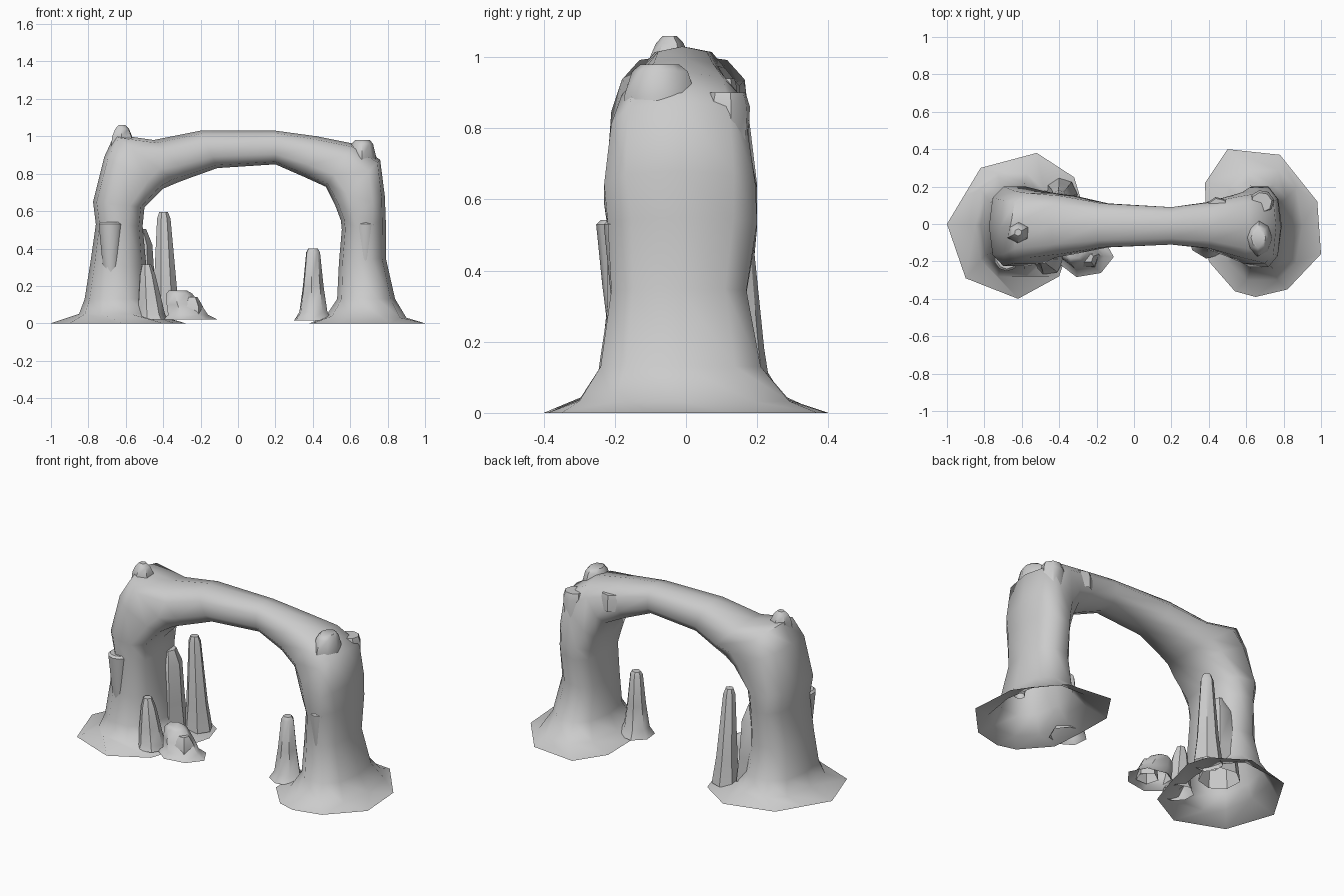
import bpy, bmesh, math, random
from mathutils import Vector

random.seed(4)
if "Cube" in bpy.data.objects:
    bpy.data.objects.remove(bpy.data.objects["Cube"], do_unlink=True)

stone = bpy.data.materials.new("grey stone")
stone.use_nodes = True
COLOR = (0.6, 0.6, 0.6, 1)
stone.diffuse_color = COLOR
stone.node_tree.nodes["Principled BSDF"].inputs["Base Color"].default_value = COLOR


def loft(name, rings, cap=True, angle=45):
    """Skin a list of equal-length point rings, optionally closing the last."""
    bm = bmesh.new()
    rows = [[bm.verts.new(p) for p in ring] for ring in rings]
    n = len(rows[0])
    for a, b in zip(rows, rows[1:]):
        for i in range(n):
            j = (i + 1) % n
            bm.faces.new((a[i], a[j], b[j], b[i]))
    if cap:
        bm.faces.new(rows[-1])
    bmesh.ops.recalc_face_normals(bm, faces=bm.faces)
    mesh = bpy.data.meshes.new(name)
    bm.to_mesh(mesh)
    bm.free()
    mesh.materials.append(stone)
    obj = bpy.data.objects.new(name, mesh)
    bpy.context.collection.objects.link(obj)
    bpy.ops.object.select_all(action="DESELECT")
    obj.select_set(True)
    bpy.context.view_layer.objects.active = obj
    bpy.ops.object.shade_smooth_by_angle(angle=math.radians(angle))


def arch_ring(outer_x, outer_z, inner_x, inner_z, front, back, power=.8, sides=10):
    """Ring through the outer and inner outline points; low power is boxier."""
    def boxy(v):
        return math.copysign(abs(v) ** power, v)
    out, inn = Vector((outer_x, 0, outer_z)), Vector((inner_x, 0, inner_z))
    mid, half = (out + inn) / 2, (out - inn) / 2
    wide = (back - front) / 2 / boxy(math.sin(math.radians(72)))
    pts = []
    for i in range(sides):
        a = math.tau * i / sides
        p = mid + half * boxy(math.cos(a))
        p.y = (front + back) / 2 + wide * boxy(math.sin(a))
        pts.append(p)
    return pts


# Uneven rims of the two feet, from the outer side round the back
left_rim = [(-1, 0), (-.91, .15), (-.82, .3), (-.52, .38), (-.32, .25),
            (-.28, .12), (-.34, -.1), (-.4, -.28), (-.62, -.4), (-.9, -.29)]
right_rim = [(1, -.16), (.98, .12), (.78, .37), (.5, .4), (.38, .22),
             (.385, 0), (.4, -.2), (.54, -.36), (.65, -.39), (.82, -.35)]

# Natural arch: one skin from the left foot over the span to the right foot
outline = [
    (-.85, .05, -.45, .05, -.28, .27),
    (-.82, .13, -.48, .13, -.24, .22),
    (-.79, .32, -.49, .3, -.22, .18),
    (-.76, .53, -.51, .52, -.22, .2),
    (-.775, .65, -.5, .62, -.225, .2, .7),
    (-.715, .89, -.4, .72, -.21, .175, .6),
    (-.66, 1.01, -.33, .75, -.18, .165, .7),
    (-.45, .98, -.25, .78, -.16, .15),
    (-.2, 1.03, -.11, .83, -.125, .11),
    (.2, 1.03, .2, .85, -.11, .09),
    (.42, 1.0, .36, .78, -.13, .115),
    (.62, .96, .47, .73, -.18, .15, .7),
    (.76, .875, .52, .63, -.21, .17, .6),
    (.785, .68, .55, .55, -.23, .195, .7),
    (.79, .55, .555, .5, -.22, .2),
    (.79, .35, .54, .33, -.21, .17),
    (.84, .13, .53, .13, -.24, .21),
    (.9, .03, .47, .04, -.3, .29),
]
skin = [[(x, y, 0) for x, y in left_rim]]
skin += [arch_ring(*r) for r in outline]
skin += [[(x, y, 0) for x, y in right_rim]]
loft("stone_arch", skin, cap=False, angle=60)


def rock(name, x, y, levels, sides=7, lean=(0, 0), squash=1.0, rough=.06):
    """Upright tapering rock; levels are (height, radius) pairs."""
    base = levels[0][0]
    span = levels[-1][0] - base
    wobble = [1 + random.uniform(-rough, rough) for _ in range(sides)]
    turn = random.random()
    rings = []
    for z, r in levels:
        t = (z - base) / span
        rings.append([(x + lean[0] * t + r * w * math.cos(math.tau * i / sides + turn),
                       y + lean[1] * t + r * w * squash * math.sin(math.tau * i / sides + turn), z)
                      for i, w in enumerate(wobble)])
    loft(name, rings)


# Stalagmites around the feet
rock("tall_stalagmite", -.39, .165, [(.02, .085), (.18, .064), (.56, .037), (.595, .024)],
     lean=(-.01, -.02))
rock("inner_buttress", -.54, .08, [(.02, .12), (.2, .1), (.42, .085), (.505, .05)])
rock("front_stalagmite", -.465, -.185,
     [(.02, .09), (.05, .075), (.15, .06), (.26, .042), (.315, .024)], lean=(-.025, 0))
rock("lone_stalagmite", .4, -.085, [(.015, .105), (.06, .075), (.2, .055), (.38, .037), (.4, .025)])

# Low broken mound beside the left foot
rock("low_mound", -.265, -.17, [(.02, .15), (.045, .11), (.1, .095), (.16, .07), (.175, .05)],
     lean=(-.06, .02), squash=.75)
rock("mound_boulder", -.245, -.18, [(.03, .065), (.09, .06), (.14, .03)], sides=5)

# Peaks and spurs on the shoulders
rock("left_peak", -.62, -.045, [(.9, .07), (1.0, .058), (1.04, .04), (1.06, .02)], sides=6)
rock("right_peak", .665, -.075, [(.8, .07), (.89, .075), (.96, .058), (.98, .04)],
     sides=8, squash=1.3)
rock("back_spur", .45, .1, [(.84, .06), (.91, .06), (.94, .05)], sides=6, squash=.75)
rock("back_corner", .68, .115, [(.7, .06), (.86, .068), (.9, .055)], sides=8)

# Shallow swellings that end in a narrow ledge on the front of each pillar
for side, x, y in (("left", -.68, -.185), ("right", .68, -.165)):
    rock(side + "_front_ledge", x, y, [(.2, .03), (.36, .05), (.53, .067), (.542, .055)],
         sides=10, rough=.01)
